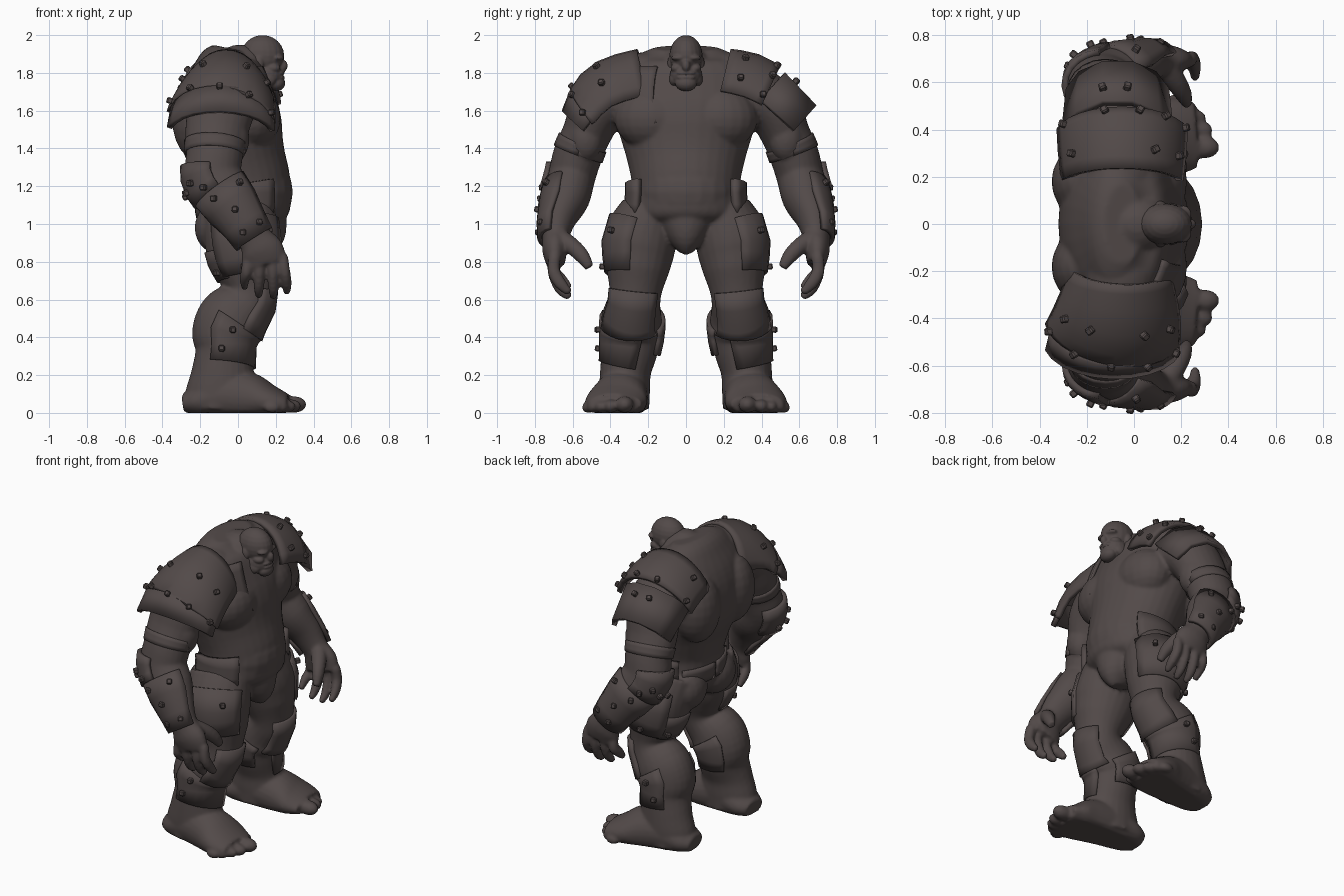
import bpy, bmesh, math
from mathutils import Vector, Matrix

if "Cube" in bpy.data.objects:
    bpy.data.objects.remove(bpy.data.objects["Cube"])

mat = bpy.data.materials.new("dark umber clay")
mat.diffuse_color = (0.085, 0.068, 0.066, 1)
mat.use_nodes = True
mat.node_tree.nodes["Principled BSDF"].inputs["Base Color"].default_value = mat.diffuse_color
X, Z = Vector((1, 0, 0)), Vector((0, 0, 1))


def ring_point(rings, t, ang, ref=X, grow=0.0):
    """Point and outward direction on a lofted tube; rings are (x, y, z, r_u, r_v)."""
    n = len(rings)
    i = min(int(t), n - 2)
    f = t - i
    p = [Vector(rings[max(0, min(n - 1, k))]) for k in (i - 1, i, i + 1, i + 2)]
    def cat(a, b, c, d, f):
        return 0.5 * (2 * b + (c - a) * f + (2 * a - 5 * b + 4 * c - d) * f * f
                      + (3 * b - a - 3 * c + d) * f ** 3)
    q = cat(*p, f)
    e = Vector(cat(*p, min(f + .02, 1))[:3]) - Vector(cat(*p, max(f - .02, 0))[:3])
    e.normalize()
    u = (ref - e * ref.dot(e)).normalized()
    v = u.cross(e)
    a = math.radians(ang)
    out = u * math.cos(a) * (q[3] + grow) + v * math.sin(a) * (q[4] + grow)
    return Vector(q[:3]) + out, out.normalized()


def tube(bm, rings, ref=X, seg=24, sub=4, s=1):
    """Closed smooth loft; s=-1 mirrors it across y."""
    loops = []
    for k in range((len(rings) - 1) * sub + 1):
        loop = []
        for j in range(seg):
            p, _ = ring_point(rings, k / sub, 360 * j / seg, ref)
            loop.append(bm.verts.new((p.x, p.y * s, max(p.z, 0))))
        loops.append(loop)
    faces = [bm.faces.new((a[j], a[(j + 1) % seg], b[(j + 1) % seg], b[j]))
             for a, b in zip(loops, loops[1:]) for j in range(seg)]
    faces += [bm.faces.new(loops[0][::-1]), bm.faces.new(loops[-1])]
    bmesh.ops.recalc_face_normals(bm, faces=faces)


def blob(bm, c, r, both=False):
    for s in ((1, -1) if both else (1,)):
        bmesh.ops.create_uvsphere(bm, u_segments=20, v_segments=12, radius=1,
            matrix=Matrix.Translation((c[0], c[1] * s, c[2])) @ Matrix.Diagonal((*r, 1)))


def finish(name, bm, angle=35):
    me = bpy.data.meshes.new(name)
    bm.to_mesh(me)
    bm.free()
    me.materials.append(mat)
    ob = bpy.data.objects.new(name, me)
    bpy.context.collection.objects.link(ob)
    bpy.ops.object.select_all(action='DESELECT')
    ob.select_set(True)
    bpy.context.view_layer.objects.active = ob
    bpy.ops.object.shade_smooth_by_angle(angle=math.radians(angle))
    return ob


def fuse(ob, voxel, rounds):
    m = ob.modifiers.new("fuse", 'REMESH')
    m.mode, m.voxel_size, m.use_smooth_shade = 'VOXEL', voxel, True
    m = ob.modifiers.new("soften", 'SMOOTH')
    m.factor, m.iterations = 0.5, rounds


def shell(name, rings, t0, t1, a0, a1, s=1, grow=0.02, thick=0.03, seg=8, rows=3, studs=(), flare=0.0):
    """Armour plate wrapped round part of a tube, with square rivets at (t, angle)."""
    bm = bmesh.new()
    grid = []
    for k in range(rows + 1):
        row = []
        for j in range(seg + 1):
            p, _ = ring_point(rings, t0 + (t1 - t0) * k / rows, a0 + (a1 - a0) * j / seg,
                              grow=grow + flare * k / rows)
            row.append(bm.verts.new((p.x, p.y * s, p.z)))
        grid.append(row)
    for a, b in zip(grid, grid[1:]):
        for j in range(seg):
            bm.faces.new((a[j], a[j + 1], b[j + 1], b[j]))
    bmesh.ops.recalc_face_normals(bm, faces=bm.faces)
    ob = finish(name, bm)
    m = ob.modifiers.new("thickness", 'SOLIDIFY')
    m.thickness, m.offset = thick, 0
    if studs:
        bm = bmesh.new()
        for t, a in studs:
            p, n = ring_point(rings, t, a, grow=grow + thick / 2 + 0.006)
            p.y, n.y = p.y * s, n.y * s
            bmesh.ops.create_cube(bm, size=0.032,
                matrix=Matrix.Translation(p) @ n.to_track_quat('Z', 'Y').to_matrix().to_4x4())
        bmesh.ops.bevel(bm, geom=bm.edges[:], offset=0.006, segments=1, affect='EDGES')
        finish(name + "_rivets", bm)


torso = [(.06, 0, .92, .13, .10), (.04, 0, .97, .19, .22), (.03, 0, 1.05, .24, .29),
         (.03, 0, 1.2, .25, .285), (-.005, 0, 1.35, .255, .315), (-.04, 0, 1.5, .275, .36),
         (-.055, 0, 1.65, .26, .40), (-.055, 0, 1.8, .205, .37), (-.055, 0, 1.88, .15, .28),
         (-.045, 0, 1.93, .08, .17)]
flap = [(.08, 0, 1.14, .19, .22), (.10, 0, 1.03, .16, .17), (.11, 0, .94, .14, .11), (.09, 0, .86, .09, .04)]
leg = [(0, .19, 1.08, .19, .15), (.02, .235, .95, .2, .19), (.03, .247, .85, .195, .185),
       (.05, .257, .75, .17, .165), (.06, .267, .65, .135, .14), (.04, .275, .58, .15, .14),
       (-.03, .287, .5, .18, .16), (-.07, .29, .42, .175, .16), (-.07, .30, .33, .155, .15),
       (-.08, .32, .22, .165, .135), (-.085, .325, .12, .19, .135), (-.09, .325, .02, .195, .13)]
foot = [(-.29, .31, .05, .05, .08), (-.22, .315, .06, .08, .12), (-.08, .33, .09, .14, .135),
        (.06, .35, .08, .135, .15), (.17, .37, .06, .09, .165), (.26, .375, .045, .055, .14)]
arm = [(-.08, .34, 1.69, .19, .17), (-.09, .46, 1.61, .18, .15), (-.115, .525, 1.48, .165, .13),
       (-.125, .575, 1.36, .15, .13), (-.13, .605, 1.25, .15, .125), (-.06, .635, 1.14, .145, .125),
       (.02, .675, 1.03, .115, .095), (.085, .69, .93, .09, .07), (.125, .695, .86, .115, .066),
       (.145, .69, .79, .115, .05)]

# body: torso, limbs, hands and feet fused into one skin
bm = bmesh.new()
tube(bm, torso, seg=32)
tube(bm, flap)
for s in (1, -1):
    tube(bm, leg, s=s)
    tube(bm, foot, Z, s=s)
    tube(bm, arm, s=s)
    for x0, x1, tip in ((.055, .035, .66), (.115, .11, .615), (.18, .187, .61), (.235, .258, .635)):
        tube(bm, [(x0, .695, .83, .03, .032), (x0 * .5 + x1 * .5, .70, .75, .03, .034),
                  (x1, .665, tip + .05, .027, .033), (x1, .615, tip, .017, .02)], seg=12, s=s)
    tube(bm, [(.14, .66, .92, .05, .05), (.18, .60, .88, .045, .045), (.21, .55, .83, .036, .04),
              (.225, .51, .77, .022, .025)], seg=12, s=s)
for x, y, r in ((.295, .325, .052), (.28, .398, .042), (.255, .45, .039), (.22, .492, .036), (.18, .52, .034)):
    blob(bm, (x, y, r * .85), (r * 1.3, r * .92, r * .85), True)
for c, r in (((.07, .18, 1.56), (.155, .2, .17)), ((-.06, .21, 1.79), (.15, .17, .12)),
             ((-.205, .18, 1.56), (.145, .16, .23)), ((-.1, .15, .98), (.13, .15, .14)),
             ((-.02, .53, 1.45), (.08, .09, .12))):
    blob(bm, c, r, True)
blob(bm, (.09, 0, 1.17), (.2, .26, .22))
blob(bm, (.01, 0, 1.80), (.15, .14, .15))
fuse(finish("body", bm), 0.0115, 3)

# head with brow, nose, mouth, chin and ears
bm = bmesh.new()
for c, r in (((.13, 0, 1.89), (.115, .088, .11)), ((.155, 0, 1.79), (.085, .085, .08)),
             ((.205, 0, 1.745), (.045, .058, .042)), ((.238, 0, 1.838), (.025, .022, .032)),
             ((.225, 0, 1.80), (.022, .05, .012)), ((.225, 0, 1.776), (.022, .048, .011))):
    blob(bm, c, r)
for c, r in (((.21, .037, 1.88), (.034, .042, .017)), ((.185, .05, 1.825), (.04, .032, .025)),
             ((.11, .084, 1.85), (.025, .014, .04)), ((.14, .065, 1.765), (.06, .025, .04))):
    blob(bm, c, r, True)
fuse(finish("head", bm), 0.006, 2)

# right shoulder: big riveted dome with a straight lower skirt
dome = [(-.06, .19, 1.66, .20, .26), (-.07, .36, 1.615, .255, .255), (-.09, .45, 1.545, .28, .215)]
skirt = [(-.085, .42, 1.575, .265, .23), (-.09, .51, 1.475, .28, .18)]
shell("shoulder_dome", dome, 0, 2, 5, 175, s=-1, grow=0, seg=14, rows=6,
      studs=[(1.8, a) for a in (25, 60, 92, 125, 160)] + [(1.0, a) for a in (35, 65, 115, 145)])
shell("shoulder_skirt", skirt, 0, 1, 12, 168, s=-1, grow=0, seg=10, rows=1)
# left shoulder: curved band over a sloping faceted plate
band = [(-.05, .17, 1.65, .25, .27), (-.05, .29, 1.62, .265, .28), (-.05, .38, 1.58, .27, .265)]
shell("shoulder_band", band, 0, 2, 12, 168, grow=0, seg=12, rows=4,
      studs=[(1.7, a) for a in (22, 50, 75, 105, 150)] + [(.7, a) for a in (30, 60, 140)])
plate = [(-.07, .36, 1.62, .23, .24), (-.07, .54, 1.46, .21, .22)]
shell("shoulder_plate", plate, 0, 1, 12, 168, grow=0, seg=5, rows=1, studs=[(.35, 80), (.35, 105)])
# vest flap across the right breast
shell("vest_flap", torso, 4.9, 7.3, 25, 65, grow=.01, thick=.02, rows=6)

# armour on both sides
for s, side in ((1, "left"), (-1, "right")):
    shell(side + "_bracer", arm, 4.6, 7.1, 25, 215, s, grow=0.002, seg=10, thick=.025, flare=.014,
          studs=[(5, 60), (5, 120), (5.8, 100), (6.6, 60), (6.6, 110)])
    shell(side + "_elbow_guard", arm, 3.6, 4.6, 95, 235, s, grow=0.01,
          studs=[(4.1, 140), (4.2, 165), (4.2, 195), (4.4, 120)])
    shell(side + "_upper_arm_wrap", arm, 2.4, 2.9, 0, 360, s, grow=0.0, thick=.015, seg=20)
    shell(side + "_thigh_guard", leg, .7, 3.2, 15, 140, s, grow=0.002, thick=.025,
          studs=[(2.9, 95), (1.2, 50)])
    shell(side + "_knee_guard", leg, 4.0, 6.2, -50, 65, s, grow=0.004, thick=.03)
    shell(side + "_thigh_back_plate", leg, 1.8, 3.3, 130, 200, s, grow=0.0, thick=.02, studs=[(2.9, 150)])
    shell(side + "_shin_guard", leg, 6.1, 8.7, -20, 115, s, grow=0.0, thick=.025, studs=[(6.6, 80), (8.2, 95)])
    shell(side + "_inner_calf_plate", leg, 6.0, 8.0, 235, 300, s, grow=0.006, thick=.025)
    shell(side + "_hip_plate", torso, 2.1, 3.1, 55, 125, -s, grow=0.02, thick=.035)
    shell(side + "_waist_panel", torso, 1.9, 2.5, 130, 178, -s, grow=0.004, thick=.02)
